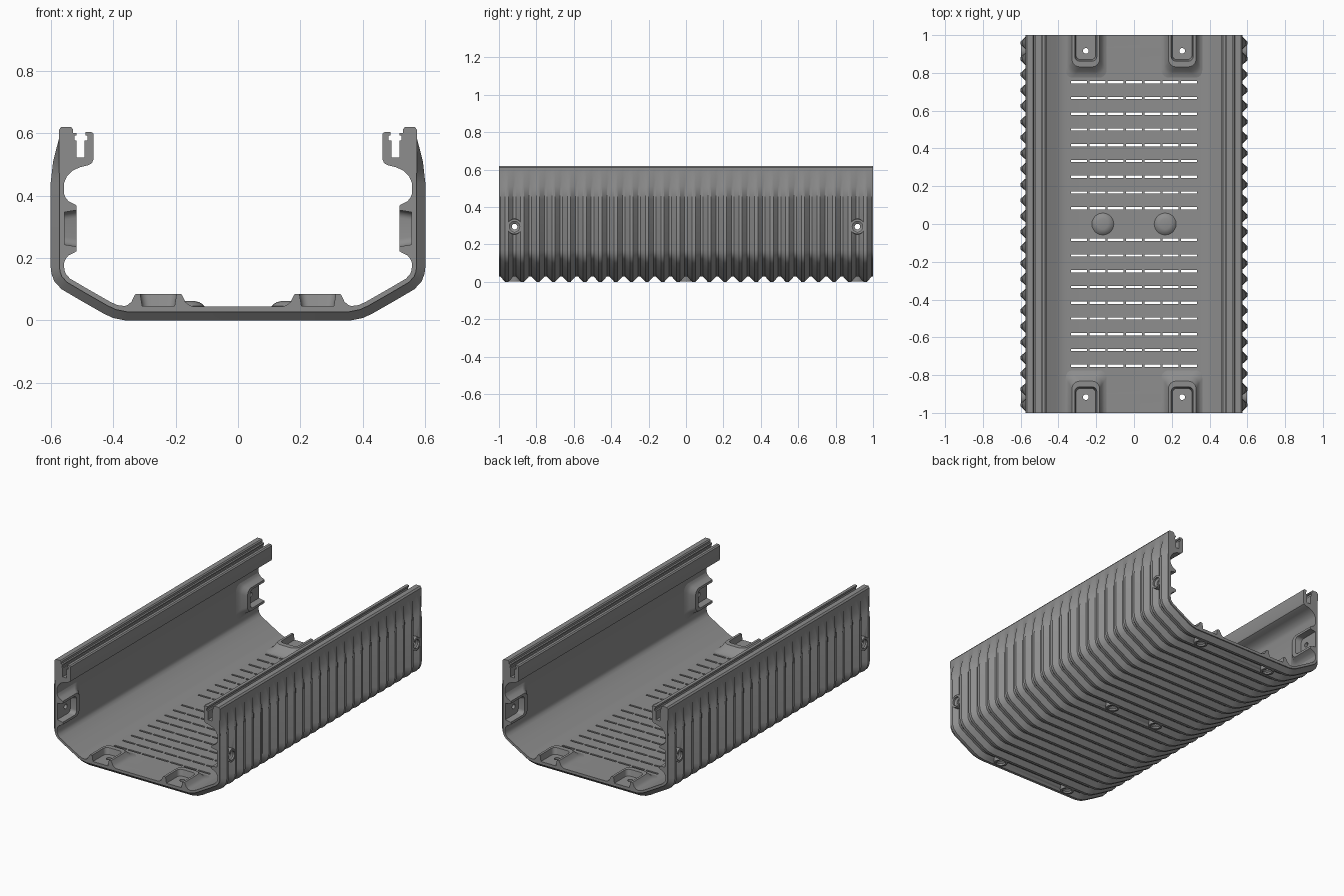
import bpy, bmesh, math
from mathutils import Vector

if "Cube" in bpy.data.objects:
    bpy.data.objects.remove(bpy.data.objects["Cube"])

grey = bpy.data.materials.new("mid_grey")
grey.use_nodes = True
grey.diffuse_color = (0.27, 0.27, 0.27, 1)
grey.node_tree.nodes["Principled BSDF"].inputs["Base Color"].default_value = grey.diffuse_color

PITCH = 1 / 12           # spacing of the outer grooves
WALL, FLOOR = 0.557, 0.045
SIDE_Z, END_Y, PAD_X, DOME_X = 0.295, 11 * PITCH, 0.255, 0.165


def loft(bm, loops):
    """Closed solid through a list of equal-length point loops."""
    rings = [[bm.verts.new(p) for p in loop] for loop in loops]
    n = len(rings[0])
    for a, b in zip(rings, rings[1:]):
        for i in range(n):
            j = (i + 1) % n
            bm.faces.new((a[i], a[j], b[j], b[i]))
    bm.faces.new(rings[0][::-1])
    bm.faces.new(rings[-1])


def make(name, solids):
    bm = bmesh.new()
    for loops in solids:
        loft(bm, loops)
    bmesh.ops.recalc_face_normals(bm, faces=bm.faces)
    mesh = bpy.data.meshes.new(name)
    bm.to_mesh(mesh)
    bm.free()
    mesh.materials.append(grey)
    ob = bpy.data.objects.new(name, mesh)
    bpy.context.collection.objects.link(ob)
    return ob


def cut(ob, cutter):
    mod = ob.modifiers.new("cut", 'BOOLEAN')
    mod.operation, mod.solver, mod.object = 'DIFFERENCE', 'EXACT', cutter
    dg = bpy.context.evaluated_depsgraph_get()
    mesh = bpy.data.meshes.new_from_object(ob.evaluated_get(dg))
    ob.modifiers.clear()
    ob.data = mesh


def offset(path, d):
    """Shift a profile inward with mitred corners."""
    out = []
    for i, p in enumerate(path):
        segs = [(path[j + 1] - path[j]).normalized()
                for j in (i - 1, i) if 0 <= j < len(path) - 1]
        normals = [Vector((-s.y, s.x)) for s in segs]
        m = sum(normals, Vector((0, 0))).normalized()
        out.append(p + m * d / m.dot(normals[0]))
    return out


# Cross-section: ribbed outside, rail at the top, smooth inside
ridge = [Vector(p) for p in ((0.36, 0), (0.40, 0.008), (0.43, 0.022), (0.5, 0.062),
         (0.565, 0.1), (0.588, 0.125), (0.597, 0.148), (0.6, 0.17), (0.6, 0.44))]
root = offset(ridge, 0.028)
inner = offset(ridge, 0.6 - WALL)
inner[0].y = FLOOR
ridge += [Vector((0.592, 0.51)), Vector((0.574, 0.58))]
root += [Vector((0.573, 0.51)), Vector((0.574, 0.58))]
rail = [(0.574, 0.61), (0.566, 0.62), (0.535, 0.62), (0.529, 0.613), (0.529, 0.6),
        (0.518, 0.6), (0.518, 0.592), (0.524, 0.592), (0.524, 0.577), (0.518, 0.577),
        (0.518, 0.522), (0.492, 0.522), (0.492, 0.577), (0.482, 0.577), (0.482, 0.592),
        (0.488, 0.592), (0.488, 0.603), (0.47, 0.604), (0.463, 0.598), (0.463, 0.515),
        (0.468, 0.504), (0.48, 0.497), (0.505, 0.491), (0.53, 0.48), (0.548, 0.462)]


def section(y, outer):
    half = [tuple(p) for p in outer] + rail + [tuple(p) for p in inner[::-1]]
    full = half + [(-x, z) for x, z in half[::-1]]
    return [(x, y, z) for x, z in full]


stations = []
for k in range(-12, 13):
    for dy, outer in ((-0.033, ridge), (-0.007, root), (0.007, root), (0.033, ridge)):
        y = k * PITCH + dy
        if abs(y) < 1:
            stations.append((y, outer))
stations = [(-1, root)] + stations + [(1, root)]
shell = make("ribbed_channel", [[section(y, o) for y, o in stations]])


# Frames for pads (lateral u, inward from end v, height w) and holes
def floor_frame(x, s):
    return lambda u, v, w: (x + u, s * (1 - v), FLOOR + w)


def wall_frame(side, s):
    return lambda u, v, w: (side * (WALL - w), s * (1 - v), SIDE_Z + u)


def pad_solid(frame, layers, start, radius):
    loops = []
    for w, h, length in layers:
        pts = [(-h, start), (h, start)]
        for i in range(13):
            a = math.pi * i / 12
            cx = h - radius if i <= 6 else radius - h
            pts.append((cx + radius * math.cos(a), length - radius + radius * math.sin(a)))
            if i == 6:
                pts.append((radius - h, length))
        loops.append([frame(u, v, w) for u, v in pts])
    return loops


def round_solid(frame, rings):
    """Turned solid; rings are (depth from the outside, radius)."""
    return [[frame(r * math.cos(math.tau * i / 24), r * math.sin(math.tau * i / 24), t)
             for i in range(24)] for t, r in rings]


def floor_hole(x, y):
    return lambda a, b, t: (x + a, y + b, t)


def wall_hole(side, y):
    return lambda a, b, t: (side * (0.6 - t), y + a, SIDE_Z + b)


signs = (-1, 1)
pairs = [(a, b) for a in signs for b in signs]
pad_frames = [floor_frame(a * PAD_X, b) for a, b in pairs] + [wall_frame(a, b) for a, b in pairs]
through = [floor_hole(a * PAD_X, b * END_Y) for a, b in pairs] + \
          [wall_hole(a, b * END_Y) for a, b in pairs]
blind = [floor_hole(a * DOME_X, 0) for a in signs]

# Raised end pads, inner domes and outer screw bosses
pads = make("mounting_pads", [pad_solid(f, ((-0.008, 0.11, 0.225), (0, 0.11, 0.225),
            (0.005, 0.098, 0.208), (0.015, 0.086, 0.192), (0.034, 0.077, 0.175),
            (0.04, 0.073, 0.168)), 0, 0.04) for f in pad_frames])
domes = make("floor_domes", [round_solid(f, ((0.04, 0.058), (0.046, 0.058), (0.053, 0.05),
             (0.059, 0.04), (0.062, 0.028))) for f in blind])
bosses = make("screw_bosses", [round_solid(f, ((0.001, 0.04), (0.036, 0.044)))
              for f in through + blind])

# Cutters
slots = []
for k in range(-9, 10):
    if k:
        for i in range(-3, 4):
            x, y = i * 0.097, k * PITCH
            slots.append([[(x + a * 0.042, y + b * 0.006, z)
                           for a, b in ((-1, -1), (1, -1), (1, 1), (-1, 1))] for z in (0.01, 0.08)])
bore = ((-0.01, 0.028), (0.012, 0.028), (0.02, 0.015))
holes = [round_solid(f, bore + ((0.07, 0.015),)) for f in through] + \
        [round_solid(f, bore + ((0.036, 0.015),)) for f in blind]
slot_cutter = make("slot_cutter", slots)
hole_cutter = make("hole_cutter", holes)
pocket_cutter = make("pocket_cutter", [pad_solid(f, ((0.002, 0.052, 0.13), (0.05, 0.06, 0.14)),
                     -0.01, 0.025) for f in pad_frames])

cut(shell, slot_cutter)
cut(shell, hole_cutter)
cut(bosses, hole_cutter)
cut(pads, pocket_cutter)
cut(pads, hole_cutter)
for c in (slot_cutter, hole_cutter, pocket_cutter):
    bpy.data.objects.remove(c)

# Smooth curved areas, keep creases crisp
for ob in (shell, pads, domes, bosses):
    bpy.ops.object.select_all(action='DESELECT')
    ob.select_set(True)
    bpy.context.view_layer.objects.active = ob
    bpy.ops.object.shade_smooth_by_angle(angle=math.radians(32))
